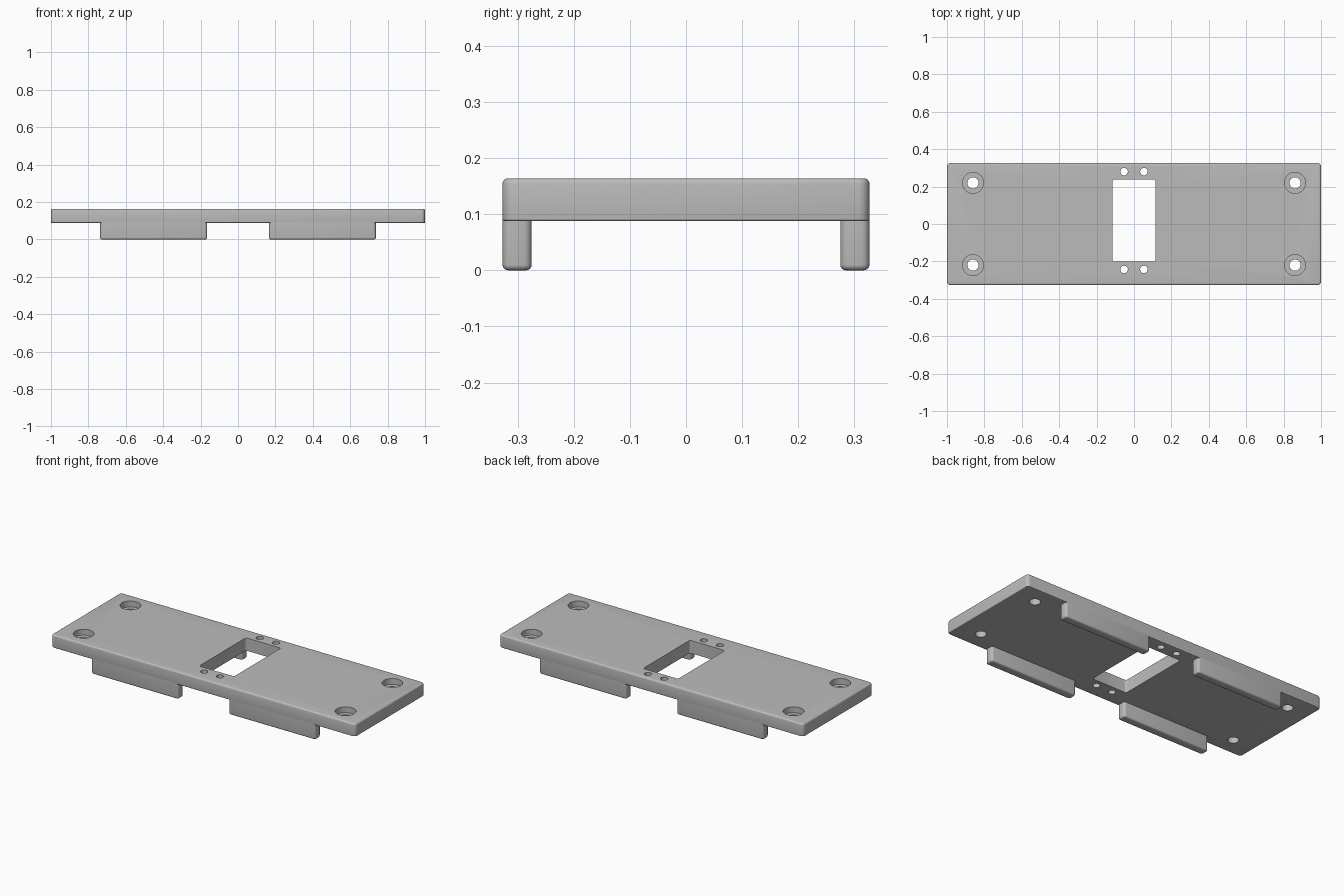
import bpy, bmesh, math

cube = bpy.data.objects.get("Cube")
if cube:
    bpy.data.objects.remove(cube, do_unlink=True)

grey = bpy.data.materials.new("plain_grey")
grey.use_nodes = True
COLOR = (0.5, 0.5, 0.5, 1)
grey.diffuse_color = COLOR
grey.node_tree.nodes["Principled BSDF"].inputs["Base Color"].default_value = COLOR


def bevel(bm, test, radius, segments=4):
    edges = [e for e in bm.edges if test(e)]
    bmesh.ops.bevel(bm, geom=edges, offset=radius, segments=segments,
                    profile=0.5, affect='EDGES', clamp_overlap=True)


def is_upright(e):
    a, b = e.verts
    return abs(a.co.z - b.co.z) > 0.02 and (a.co.xy - b.co.xy).length < 1e-5


def at_height(z):
    return lambda e: all(abs(v.co.z - z) < 1e-5 for v in e.verts)


def block(name, x, y, z, corner, top=0, bottom=0):
    """Box from (min, max) ranges with rounded upright, top and bottom edges."""
    bm = bmesh.new()
    bmesh.ops.create_cube(bm, size=1)
    for v in bm.verts:
        v.co = [r[0] if c < 0 else r[1] for c, r in zip(v.co, (x, y, z))]
    bevel(bm, is_upright, corner)
    if top:
        bevel(bm, at_height(z[1]), top)
    if bottom:
        bevel(bm, at_height(z[0]), bottom)
    return finish(name, bm)


def cylinder(name, x, y, z, radius):
    bm = bmesh.new()
    bmesh.ops.create_cone(bm, cap_ends=True, segments=40, radius1=radius,
                          radius2=radius, depth=z[1] - z[0])
    bmesh.ops.translate(bm, verts=bm.verts, vec=(x, y, sum(z) / 2))
    return finish(name, bm)


def finish(name, bm):
    mesh = bpy.data.meshes.new(name)
    bm.to_mesh(mesh)
    bm.free()
    mesh.materials.append(grey)
    obj = bpy.data.objects.new(name, mesh)
    bpy.context.collection.objects.link(obj)
    return obj


def select(obj):
    bpy.ops.object.select_all(action='DESELECT')
    obj.select_set(True)
    bpy.context.view_layer.objects.active = obj


def cut(target, cutter):
    cutter.hide_render = True
    mod = target.modifiers.new("cut", 'BOOLEAN')
    mod.operation = 'DIFFERENCE'
    mod.solver = 'EXACT'
    mod.object = cutter
    select(target)
    bpy.ops.object.modifier_apply(modifier=mod.name)
    bpy.data.objects.remove(cutter, do_unlink=True)


# Main plate
BASE, TOP, DEPTH = 0.088, 0.164, 0.327
THROUGH = (BASE - 0.05, TOP + 0.05)
plate = block("mounting_plate", (-1, 1), (-DEPTH, DEPTH), (BASE, TOP),
              0.02, top=0.01, bottom=0.004)

# Central window
cut(plate, block("window_cutter", (-0.115, 0.115), (-0.201, 0.239), THROUGH, 0.012))

# Small holes at both ends of the window
for x in (-0.053, 0.053):
    for y in (-0.243, 0.28):
        cut(plate, cylinder("pilot_cutter", x, y, THROUGH, 0.02))

# Counterbored corner screw holes
for x in (-0.861, 0.861):
    for y in (-0.22, 0.22):
        cut(plate, cylinder("screw_cutter", x, y, THROUGH, 0.03))
        cut(plate, cylinder("counterbore_cutter", x, y, (TOP - 0.035, TOP + 0.05), 0.056))

# Four rails below the long edges
parts = [plate]
for side, sx in (("left", 1), ("right", -1)):
    for end, sy in (("front", -1), ("back", 1)):
        xs = sorted((sx * 0.165, sx * 0.737))
        ys = sorted((sy * 0.275, sy * DEPTH))
        parts.append(block(f"{end}_{side}_rail", xs, ys, (0, BASE + 0.004),
                           0.014, bottom=0.01))

for part in parts:
    select(part)
    bpy.ops.object.shade_smooth_by_angle(angle=math.radians(35))
